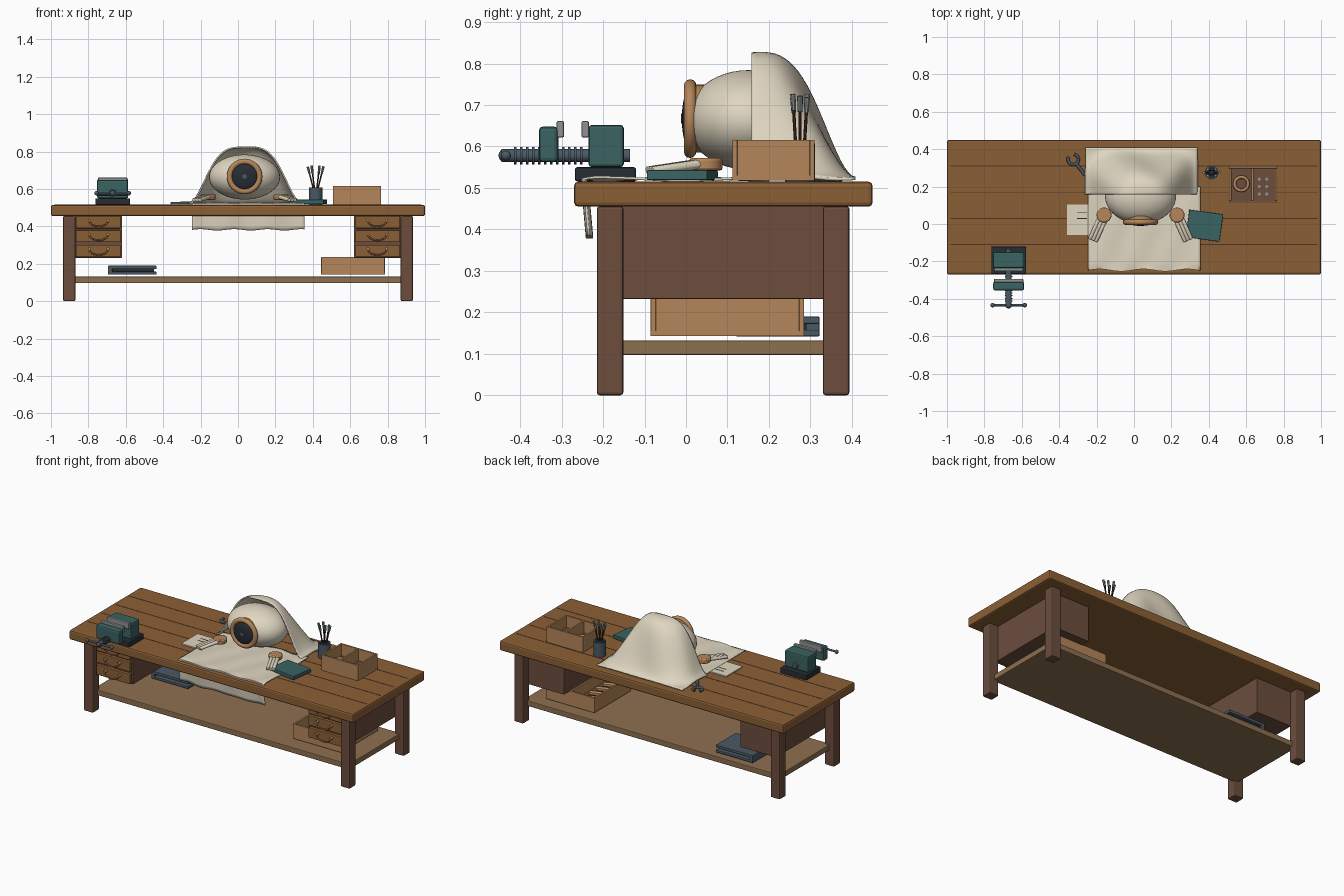
import bpy, bmesh, math, random
from mathutils import Vector, Matrix

if "Cube" in bpy.data.objects:
    bpy.data.objects.remove(bpy.data.objects["Cube"])
random.seed(4)


def material(name, *rgb):
    mat = bpy.data.materials.new(name)
    mat.use_nodes = True
    mat.diffuse_color = (*rgb, 1)
    mat.node_tree.nodes["Principled BSDF"].inputs["Base Color"].default_value = (*rgb, 1)
    return mat


oak = material("oak", .26, .115, .036)
walnut = material("dark_walnut", .15, .075, .048)
shelf_wood = material("shelf_wood", .27, .16, .08)
tan = material("tan_wood", .46, .24, .1)
cream = material("cream_cloth", .74, .67, .53)
teal = material("teal_paint", .042, .125, .12)
steel = material("blue_steel", .07, .1, .13)
grey = material("pale_steel", .28, .29, .29)
black = material("blue_black", .02, .026, .034)
bristle = material("brush_red_brown", .08, .032, .02)


def finish(name, bm, mat, smooth=False, bevel=0):
    mesh = bpy.data.meshes.new(name)
    bm.to_mesh(mesh)
    bm.free()
    obj = bpy.data.objects.new(name, mesh)
    bpy.context.collection.objects.link(obj)
    mesh.materials.append(mat)
    if bevel:
        mod = obj.modifiers.new("rounded_edges", "BEVEL")
        mod.width, mod.segments = bevel, 2
    if smooth:
        bpy.ops.object.select_all(action="DESELECT")
        obj.select_set(True)
        bpy.context.view_layer.objects.active = obj
        bpy.ops.object.shade_smooth_by_angle()
    return obj


def box(name, mat, xs, ys, zs, bevel=0, turn=0):
    bm = bmesh.new()
    bmesh.ops.create_cube(bm, size=1)
    for v in bm.verts:
        v.co = [(r[1] - r[0]) * c for r, c in zip((xs, ys, zs), v.co)]
    obj = finish(name, bm, mat, bevel=bevel)
    obj.location = [sum(r) / 2 for r in (xs, ys, zs)]
    obj.rotation_euler.z = math.radians(turn)
    return obj


def rod(name, mat, a, b, r, r_end=None, sides=20, bevel=0):
    a, b = Vector(a), Vector(b)
    bm = bmesh.new()
    spin = (b - a).to_track_quat("Z", "Y").to_matrix().to_4x4()
    bmesh.ops.create_cone(bm, cap_ends=True, segments=sides, radius1=r,
                          radius2=r if r_end is None else r_end, depth=(b - a).length,
                          matrix=Matrix.Translation((a + b) / 2) @ spin)
    return finish(name, bm, mat, True, bevel)


def ball(name, mat, center, radii):
    bm = bmesh.new()
    bmesh.ops.create_uvsphere(bm, u_segments=40, v_segments=24, radius=1,
                              matrix=Matrix.Translation(center) @ Matrix.Diagonal((*radii, 1)))
    return finish(name, bm, mat, True)


def tube(name, mat, points, r, closed=False):
    curve = bpy.data.curves.new(name, "CURVE")
    curve.dimensions, curve.bevel_depth, curve.use_fill_caps = "3D", r, True
    line = curve.splines.new("POLY")
    line.points.add(len(points) - 1)
    for p, co in zip(line.points, points):
        p.co = (*co, 1)
    line.use_cyclic_u = closed
    curve.materials.append(mat)
    obj = bpy.data.objects.new(name, curve)
    bpy.context.collection.objects.link(obj)
    return obj


def arc(center, rx, ry, start, end, plane="xy", n=24):
    out = []
    for i in range(n + 1):
        t = math.radians(start + (end - start) * i / n)
        p, q = rx * math.cos(t), ry * math.sin(t)
        out.append(Vector(center) + Vector((p, q, 0) if plane == "xy" else (p, 0, q)))
    return out


def sheet(name, mat, shape, nu, nv, thick):
    bm = bmesh.new()
    rows = [[bm.verts.new(shape(i / nu, j / nv)) for i in range(nu + 1)] for j in range(nv + 1)]
    for low, high in zip(rows, rows[1:]):
        for i in range(nu):
            bm.faces.new((low[i], low[i + 1], high[i + 1], high[i]))
    bmesh.ops.recalc_face_normals(bm, faces=bm.faces)
    obj = finish(name, bm, mat, True)
    mod = obj.modifiers.new("cloth_thickness", "SOLIDIFY")
    mod.thickness, mod.offset = thick, 0
    return obj


def crate(name, xs, ys, zs, split):
    w = .012
    (x0, x1), (y0, y1), (z0, z1) = xs, ys, zs
    box(name + "_floor", walnut, (x0 + w, x1 - w), (y0 + w, y1 - w), (z0 + w, z0 + 2 * w))
    box(name + "_base", tan, xs, ys, (z0, z0 + w))
    for side, y in (("front", y0), ("back", y1 - w)):
        box(f"{name}_{side}", tan, xs, (y, y + w), zs, .002)
    for side, x in (("right", x0), ("divider", split), ("left", x1 - w)):
        box(f"{name}_{side}", tan, (x, x + w), (y0 + w, y1 - w), zs, .002)


# Bench: top with plank seams, legs, shelf
top = .515
box("bench_top", oak, (-1, 1), (-.27, .45), (.455, top), .01)
for k in range(4):
    y = .31 - .14 * k
    box("plank_seam", bristle, (-.98, .98), (y - .002, y + .002), (top - .002, top + .001))
box("lower_shelf", shelf_wood, (-.9, .9), (-.17, .35), (.097, .132), .004)
for s in (-1, 1):
    for y in (-.183, .362):
        box("bench_leg", walnut, sorted((.87 * s, .935 * s)), (y - .032, y + .032), (0, .456), .007)

    # Drawer stacks with drooping pulls
    box("drawer_cabinet", walnut, sorted((.62 * s, .872 * s)), (-.17, .34), (.232, .456), .003)
    for z in (.272, .35, .424):
        box("drawer_front", oak, sorted((.628 * s, .866 * s)), (-.19, -.168), (z - .034, z + .03), .004)
        mid = (.745 * s, -.207, z + .008)
        tube("drawer_pull", tan, arc(mid, .05, .032, 180, 360, "xz"), .004)
        for dx in (-.05, .05):
            rod("pull_mount", tan, (mid[0] + dx, -.188, mid[2]), (mid[0] + dx, -.212, mid[2]), .008)

# Vise
vx = -.67
box("vise_base", black, (vx - .093, vx + .093), (-.268, -.12), (top, .55), .006)
box("vise_fixed_jaw", teal, (vx - .083, vx + .083), (-.235, -.15), (.55, .652), .008)
box("vise_moving_jaw", teal, (vx - .083, vx + .083), (-.355, -.308), (.562, .648), .01)
for y in (-.303, -.243):
    box("vise_jaw_plate", grey, (vx - .078, vx + .078), (y - .009, y + .009), (.622, .661), .003)
rod("vise_screw", steel, (vx, -.445, .578), (vx, -.135, .578), .016)
ball("vise_screw_end", steel, (vx, -.436, .578), (.016, .016, .016))
for k in range(12):
    y = -.412 + k * .0145
    rod("screw_thread", steel, (vx, y - .003, .578), (vx, y + .003, .578), .021)
rod("vise_handle", steel, (vx - .085, -.434, .578), (vx + .085, -.434, .578), .006)
for s in (-1, 1):
    ball("handle_knob", steel, (vx + .086 * s, -.434, .578), (.012, .012, .012))

# Round body with one large eye
cx, eye_z = .035, .667
ball("body", cream, (cx, .15, eye_z - .003), (.19, .15, .12))
rod("eye_socket", tan, (cx, .008, eye_z), (cx, .06, eye_z), .082, sides=40)
tube("eye_ring", tan, arc((cx, .01, eye_z), .08, .08, 0, 352, "xz", 44), .015, True)
ball("eye_lens", black, (cx, .008, eye_z), (.07, .018, .07))
rod("pupil", steel, (cx, -.012, eye_z), (cx, -.004, eye_z), .012)


# Draped hood, open at the front
def hood(u, v):
    t = abs(2 * u - 1)
    across = .5 + .5 * math.cos(math.pi * t ** 1.8)
    along = .5 + .5 * math.cos(math.pi * v ** 1.5)
    fold = .006 * math.sin(13 * u + 4 * v) * math.sin(math.pi * v)
    return (.04 + .3 * (2 * u - 1), .158 + .25 * v + fold, .523 + .3 * across * along + fold)


# Mat that runs under the body and hangs below the bench front
def mat_shape(u, v):
    x = -.245 + .6 * u
    wave = .004 * math.sin(21 * u) * math.cos(9 * v)
    if v < .75:
        return (x, .2 - .59 * v, .522 + wave)
    drop = (v - .75) / .25
    return (x, -.245 + .012 * drop + .006 * math.sin(16 * u), .522 - drop * (.14 + wave))


sheet("cloth_hood", cream, hood, 40, 24, .008)
sheet("cloth_mat", cream, mat_shape, 40, 28, .006)

# Resting arms with three fingers
for s in (-1, 1):
    shoulder = Vector((cx + .195 * s, .048, .56))
    rod("arm_joint", tan, shoulder - Vector((0, 0, .018)), shoulder + Vector((0, 0, .012)), .04, sides=28, bevel=.006)
    reach = Vector((.06 * s, -.135, -.018))
    side = Vector((.016, .007 * s, 0))
    for k in (-1, 0, 1):
        start = shoulder + side * k + reach * .12
        rod("finger", cream, start, shoulder + side * k + reach, .012, .01, sides=10, bevel=.002)

# Note sheet, book, wrench
box("note_sheet", cream, (-.357, -.24), (-.06, .105), (top, .522))
for y in (.06, .03):
    box("note_line", black, (-.305, -.25), (y - .002, y + .002), (.521, .523))
box("book", teal, (.285, .468), (-.083, .065), (.519, .543), .003, -8)
tube("wrench_jaw", steel, arc((-.325, .345, .523), .028, .028, 150, 440), .008)
rod("wrench_handle", steel, (-.308, .322, .523), (-.262, .262, .523), .009)

# Brush pot
rod("brush_pot", steel, (.415, .275, top), (.415, .275, .607), .036, sides=28)
rod("pot_opening", black, (.415, .275, .605), (.415, .275, .609), .03, sides=28)
for k in range(6):
    a = k * math.tau / 6
    foot = Vector((.415 + .012 * math.cos(a), .275 + .012 * math.sin(a), .6))
    tip = foot + Vector((.03 * math.cos(a), .008 * math.sin(a), random.uniform(.115, .143)))
    neck = foot.lerp(tip, .7)
    rod("brush_handle", bristle, foot, neck, .004, sides=8)
    rod("brush_head", grey, neck, tip, .006, .007, sides=8)

# Crates with small parts inside
crate("parts_crate", (.508, .765), (.112, .31), (top + .003, .616), .628)
tube("wire_coil", tan, arc((.574, .215, .555), .036, .036, 0, 350), .009, True)
for k in range(6):
    rod("loose_screw", grey, (.67 + .04 * (k % 2), .16 + .04 * (k // 2), .54), (.67 + .04 * (k % 2), .16 + .04 * (k // 2), .55), .009, sides=8)
crate("shelf_crate", (.445, .785), (-.085, .285), (.143, .236), .61)
for k in range(4):
    rod("spare_peg", tan, (.5, -.03 + .07 * k, .18), (.58, .0 + .07 * k, .18), .014, sides=12)

# Low metal case on the shelf
box("case_lower", steel, (-.695, -.435), (.12, .322), (.142, .158), .003)
box("case_upper", steel, (-.695, -.435), (.12, .322), (.172, .19), .003)
box("case_core", black, (-.693, -.45), (.15, .29), (.155, .175))
box("case_spine", steel, (-.695, -.672), (.12, .322), (.142, .19), .003)
